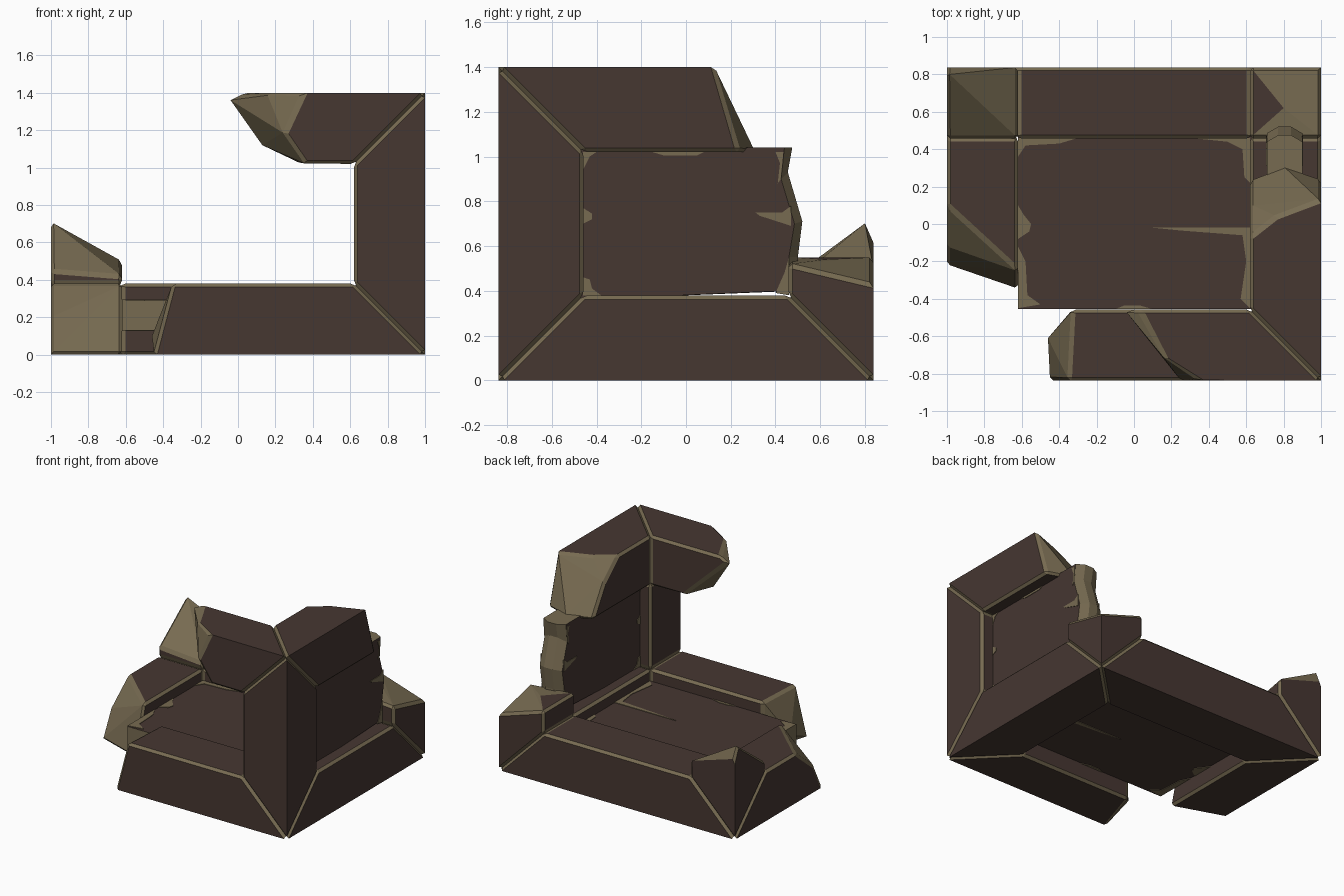
import bpy, bmesh
from mathutils import Vector

if "Cube" in bpy.data.objects:
    bpy.data.objects.remove(bpy.data.objects["Cube"])

X, Y, T, B = 1.0, 0.838, 1.4, 0.38        # half width, half depth, height, beam thickness


def material(name, rgb):
    m = bpy.data.materials.new(name)
    m.diffuse_color = (*rgb, 1)
    m.use_nodes = True
    m.node_tree.nodes["Principled BSDF"].inputs["Base Color"].default_value = m.diffuse_color
    return m


BROWN = material("dark brown wood", (0.061, 0.038, 0.031))
TAN = material("worn tan wood", (0.185, 0.147, 0.083))


def finish(name, bm, brown_rule):
    """Flat faces; brown where the rule holds, worn tan elsewhere."""
    bmesh.ops.recalc_face_normals(bm, faces=bm.faces[:])
    for f in bm.faces:
        f.normal_update()
        f.material_index = 0 if brown_rule(f.normal) else 1
    me = bpy.data.meshes.new(name)
    bm.to_mesh(me)
    bm.free()
    me.materials.append(BROWN)
    me.materials.append(TAN)
    ob = bpy.data.objects.new(name, me)
    bpy.context.collection.objects.link(ob)
    return ob


def axis_aligned(n):
    return max(abs(c) for c in n) > 0.997


def on_box_edge(p):
    return ((abs(abs(p.x) - X) < 1e-3) + (abs(abs(p.y) - Y) < 1e-3)
            + (abs(p.z) < 1e-3 or abs(p.z - T) < 1e-3)) >= 2


def mitre(corner, axis):
    """Pyramid end: the crate corner and the square section one beam width in."""
    c = Vector(corner)
    step = [-B if c.x > 0 else B, -B if c.y > 0 else B, B if c.z == 0 else -B]
    a, b = [i for i in range(3) if i != axis]
    pts = [c]
    for i in (0, 1):
        for j in (0, 1):
            p = c.copy()
            p[axis] += step[axis]
            p[a] += step[a] * i
            p[b] += step[b] * j
            pts.append(p)
    return pts


def beam(name, points):
    """Convex beam with worn chamfers on the inner and mitred edges."""
    bm = bmesh.new()
    for p in points:
        bm.verts.new(p)
    bmesh.ops.convex_hull(bm, input=bm.verts[:])
    bmesh.ops.delete(bm, geom=[v for v in bm.verts if not v.link_faces], context='VERTS')
    bmesh.ops.dissolve_limit(bm, angle_limit=0.03, verts=bm.verts[:], edges=bm.edges[:])
    bm.normal_update()
    edges = [e for e in bm.edges if len(e.link_faces) == 2
             and any(axis_aligned(f.normal) for f in e.link_faces)
             and e.calc_face_angle() > 0.5
             and not on_box_edge((e.verts[0].co + e.verts[1].co) / 2)]
    bmesh.ops.bevel(bm, geom=edges, offset=0.018, segments=1, profile=0.5,
                    affect='EDGES', clamp_overlap=True)
    return finish(name, bm, axis_aligned)


FR, BR, BL = (X, -Y, 0), (X, Y, 0), (-X, Y, 0)
FRT = (X, -Y, T)
I, J = X - B, Y - B                        # inner faces of the frame

# Whole beams
beam("bottom_right_beam", mitre(FR, 1) + mitre(BR, 1))
beam("bottom_back_beam", mitre(BL, 0) + mitre(BR, 0))
beam("front_right_post", mitre(FR, 2) + mitre(FRT, 2))

# Beams that end in a jagged break
beam("bottom_front_beam", mitre(FR, 0) + [
    (-.35, -Y, B), (-.36, -Y, .2), (-.45, -Y, 0),
    (-.46, -.61, .1), (-.33, -J, B), (-.33, -J, 0)])
beam("bottom_left_beam", mitre(BL, 1) + [
    (-X, .1, B), (-.9, .05, B), (-I, -.25, B), (-X, -.12, .2),
    (-X, -.22, 0), (-.8, -.26, 0), (-I, -.35, 0)])
beam("top_right_beam", mitre(FRT, 1) + [
    (X, .13, T), (.76, .04, T), (I, -.07, T), (X, .14, 1.3), (X, .24, 1.02),
    (.8, .31, 1.02), (I, .24, 1.02), (I, .1, 1.25)])
beam("top_front_beam", mitre(FRT, 0) + [
    (.35, -Y, T), (.25, -Y, 1.18), (.36, -Y, 1.02), (.17, -.73, T),
    (.03, -J, T), (-.03, -J, 1.37), (.13, -.52, 1.12), (.34, -J, 1.02)])
beam("back_right_stump", mitre(BR, 2) + [
    (X, J, .52), (X, Y, .43), (.8, .62, .54), (I, J, .55), (I, Y, .55)])
beam("back_left_stump", mitre(BL, 2) + [
    (-X, .8, .71), (-X, Y, .62), (-I, Y, .5), (-.72, .6, .51),
    (-I, J, .42), (-X, J, .45)])


def layered_panel(name, rings, brown_rule):
    """Join matching outlines into a closed panel."""
    bm = bmesh.new()
    loops = [[bm.verts.new(p) for p in ring] for ring in rings]
    for a, b in zip(loops, loops[1:]):
        for i in range(len(a)):
            k = (i + 1) % len(a)
            bm.faces.new((a[i], a[k], b[k], b[i]))
    bm.faces.new(loops[0][::-1])
    bm.faces.new(loops[-1])
    return finish(name, bm, brown_rule)


# Floor panel, with bare wood on its cut edges
floor_outline = [(-.62, -.455), (.64, -.455), (.64, .48), (-.62, .48)]
layered_panel("floor_panel",
              [[(x, y, z) for x, y in floor_outline] for z in (.13, .29)],
              lambda n: abs(n.z) > .9)

# Right wall panel, its back edge snapped off and bulging in the middle
snapped_mid = [(.50, .4), (.5, .55), (.52, .71), (.455, .93), (.475, 1.04)]
snapped_face = [(.45, .4), (.46, .55), (.485, .7), (.425, .9), (.44, 1.04)]


def wall_ring(x, edge):
    return [(x, -.48, .36)] + [(x, y, z) for y, z in edge] + [(x, -.48, 1.04)]


layered_panel("right_wall_panel",
              [wall_ring(.71, snapped_face), wall_ring(.77, snapped_mid),
               wall_ring(.84, snapped_mid), wall_ring(.9, snapped_face)],
              lambda n: abs(n.x) > .95)


def worn_patch(name, outline, place):
    """Thin plate of bare wood; place maps (u, v, side) to a point."""
    layered_panel(name, [[place(u, v, s) for u, v in outline] for s in (0, 1)],
                  lambda n: False)


# Worn patches on the floor, above and below
floor_patches = [
    [(-.62, .46), (-.62, .36), (-.58, .42), (-.4, .43), (-.3, .46)],
    [(-.62, .1), (-.62, -.08), (-.56, -.04), (-.55, .0), (-.59, .05)],
    [(-.62, -.12), (-.62, -.45), (-.5, -.43), (-.57, -.38), (-.58, -.2)],
    [(.62, .46), (.3, .46), (.5, .44), (.58, .4), (.59, .25), (.62, .22)],
    [(.62, -.02), (.1, -.02), (.25, -.035), (.58, -.06), (.6, -.2), (.57, -.4), (.62, -.45)],
    [(-.1, -.455), (.1, -.455), (.03, -.435), (-.05, -.435)],
]
for outline in floor_patches:
    worn_patch("floor_wear_top", outline, lambda u, v, s: (u, v, .288 + .006 * s))
    worn_patch("floor_wear_under", outline, lambda u, v, s: (u, v, .132 - .006 * s))

# Worn patches on both sides of the wall panel
wall_patches = [
    [(-.46, .38), (-.38, .38), (-.42, .41), (-.43, .45), (-.46, .46)],
    [(-.46, .70), (-.42, .72), (-.42, .745), (-.46, .77)],
    [(-.46, 1.02), (-.46, .94), (-.43, 1.0), (-.4, 1.02)],
    [(-.15, 1.02), (-.1, 1.005), (.05, 1.005), (.08, 1.02)],
    [(.47, .78), (.43, .75), (.31, .75), (.33, .735), (.47, .69)],
    [(.46, .55), (.44, .48), (.4, .39), (.46, .38)],
    [(.435, 1.02), (.4, 1.02), (.42, .97), (.41, .88), (.425, .9)],
]
for outline in wall_patches:
    worn_patch("wall_wear_outside", outline, lambda u, v, s: (.898 + .006 * s, u, v))
    worn_patch("wall_wear_inside", outline, lambda u, v, s: (.712 - .006 * s, u, v))
